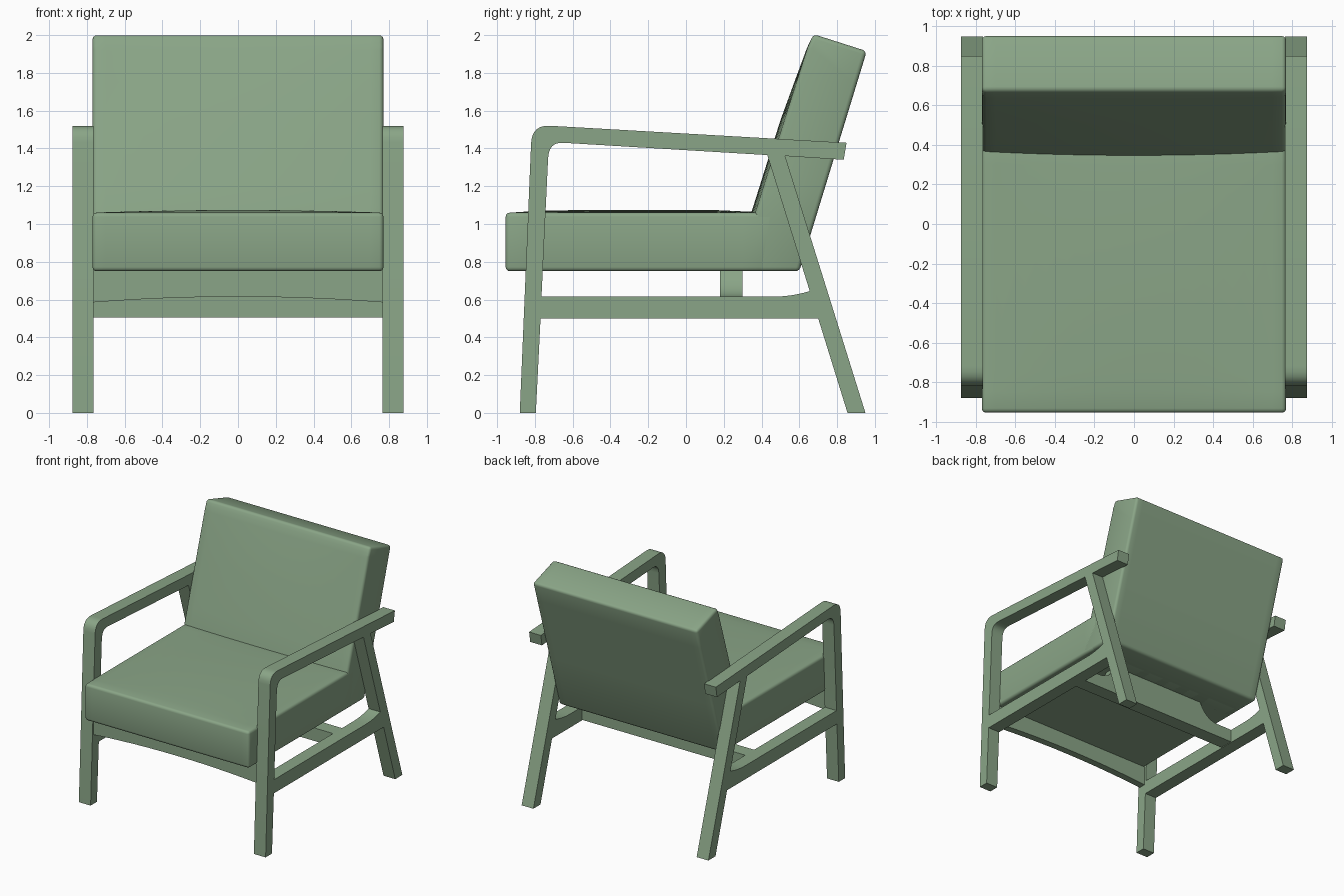
import bpy, bmesh, math
from mathutils import Matrix, Vector

if "Cube" in bpy.data.objects:
    bpy.data.objects.remove(bpy.data.objects["Cube"])

GREEN = (0.254, 0.376, 0.242, 1)
green = bpy.data.materials.new("sage green")
green.use_nodes = True
green.diffuse_color = GREEN
green.node_tree.nodes["Principled BSDF"].inputs["Base Color"].default_value = GREEN

# profile planes: SIDE maps (a, b) to (y, z); FRONT maps (a, b) to (x, z)
SIDE = Matrix(((0, 0, 1, 0), (1, 0, 0, 0), (0, 1, 0, 0), (0, 0, 0, 1)))
FRONT = Matrix.Rotation(math.pi / 2, 4, "X")
HALF = 0.77


def finish(name, mesh, angle=30):
    obj = bpy.data.objects.new(name, mesh)
    bpy.context.collection.objects.link(obj)
    mesh.materials.clear()
    mesh.materials.append(green)
    bpy.ops.object.select_all(action="DESELECT")
    obj.select_set(True)
    bpy.context.view_layer.objects.active = obj
    bpy.ops.object.shade_smooth_by_angle(angle=math.radians(angle))
    return obj


def board(name, loops, thickness, plane, location):
    """Flat board from an outline and optional holes."""
    curve = bpy.data.curves.new(name + "_outline", "CURVE")
    curve.dimensions = "2D"
    curve.fill_mode = "BOTH"
    curve.extrude = thickness / 2
    for loop in loops:
        spline = curve.splines.new("POLY")
        spline.points.add(len(loop) - 1)
        for point, (a, b) in zip(spline.points, loop):
            point.co = (a, b, 0, 1)
        spline.use_cyclic_u = True
    temp = bpy.data.objects.new(name + "_outline", curve)
    bpy.context.collection.objects.link(temp)
    graph = bpy.context.evaluated_depsgraph_get()
    mesh = bpy.data.meshes.new_from_object(temp.evaluated_get(graph))
    bpy.data.objects.remove(temp)
    mesh.transform(Matrix.Translation(location) @ plane)
    bm = bmesh.new()
    bm.from_mesh(mesh)
    bmesh.ops.remove_doubles(bm, verts=bm.verts, dist=0.0001)
    bmesh.ops.recalc_face_normals(bm, faces=bm.faces)
    bm.to_mesh(mesh)
    bm.free()
    return finish(name, mesh)


def fillet(a, corner, b, steps=6):
    """Rounded corner from a to b."""
    a, corner, b = Vector(a), Vector(corner), Vector(b)
    ts = [i / steps for i in range(steps + 1)]
    return [tuple(a * (1 - t) ** 2 + corner * 2 * t * (1 - t) + b * t * t) for t in ts]


def cushion(name, profile, cuts, bulge):
    """Bevelled side profile, sliced and then crowned by a bulge rule."""
    bm = bmesh.new()
    face = bm.faces.new([bm.verts.new((-HALF, y, z)) for y, z in profile])
    moved = bmesh.ops.extrude_face_region(bm, geom=[face])["geom"]
    verts = [v for v in moved if isinstance(v, bmesh.types.BMVert)]
    bmesh.ops.translate(bm, verts=verts, vec=(HALF * 2, 0, 0))
    bmesh.ops.recalc_face_normals(bm, faces=bm.faces)
    bmesh.ops.bevel(bm, geom=list(bm.edges), offset=0.022, segments=3,
                    profile=0.5, affect="EDGES")
    slices = [((x / 10, 0, 0), (1, 0, 0)) for x in range(-7, 8)] + cuts
    for co, no in slices:
        geom = list(bm.verts) + list(bm.edges) + list(bm.faces)
        bmesh.ops.bisect_plane(bm, geom=geom, plane_co=co, plane_no=no)
    for v in bm.verts:
        bulge(v.co)
    mesh = bpy.data.meshes.new(name)
    bm.to_mesh(mesh)
    bm.free()
    return finish(name, mesh, 40)


def crown(x):
    return max(0, 1 - (x / HALF) ** 2)


# side frames: front leg, armrest, back leg and rail in one outline with a hole
outer = ([(-0.88, 0)]
         + fillet((-0.82, 1.43), (-0.815, 1.525), (-0.72, 1.52))
         + [(0.85, 1.43), (0.835, 1.34), (0.525, 1.36), (0.95, 0), (0.855, 0),
            (0.70, 0.5), (-0.77, 0.5), (-0.795, 0)])
hole = ([(-0.765, 0.615)]
        + fillet((-0.73, 1.35), (-0.725, 1.435), (-0.65, 1.43))
        + [(0.43, 1.365)]
        + fillet((0.655, 0.645), (0.56, 0.615), (0.45, 0.615)))
for side, x in (("left", 0.82), ("right", -0.82)):
    board(side + "_side_frame", [outer, hole], 0.11, SIDE, (x, 0, 0))

# front rail with arched lower edge
arch = fillet((-HALF, 0.585), (0, 0.645), (HALF, 0.585), 12)
board("front_rail", [arch + [(HALF, 0.76), (-HALF, 0.76)]], 0.06, FRONT, (0, -0.81, 0))

# seat support, stepping up from the side rails to the seat
step = [(HALF, 0.505), (HALF, 0.615)] + fillet((0.62, 0.615), (0.5, 0.615), (0.44, 0.755))
support = step + [(-x, z) for x, z in reversed(step)]
board("seat_support", [support], 0.12, FRONT, (0, 0.24, 0))


# seat cushion, crowned on top
def seat_bulge(co):
    if co.z > 1.0:
        along = min(1, max(0, (co.y + 0.93) / 0.2), max(0, (0.45 - co.y) / 0.3))
        co.z += 0.014 * crown(co.x) * along


cushion("seat_cushion",
        [(-0.955, 0.75), (-0.955, 1.06), (0.47, 1.06), (0.42, 0.75)],
        [((0, y, 0), (0, 1, 0)) for y in (-0.85, -0.75, 0.15, 0.3)], seat_bulge)


# back cushion, crowned on the front face
def back_bulge(co):
    front = 0.27 + 0.315 * (co.z - 0.75)
    if co.y < front + 0.04 and co.z < 1.97:
        co.y -= 0.022 * crown(co.x) * min(1, (1.97 - co.z) / 0.4)


cushion("back_cushion",
        [(0.27, 0.75), (0.645, 1.94), (0.675, 2.005), (0.957, 1.915), (0.6, 0.75)],
        [((0, 0, z), (0, 0, 1)) for z in (1.2, 1.55, 1.75)], back_bulge)
